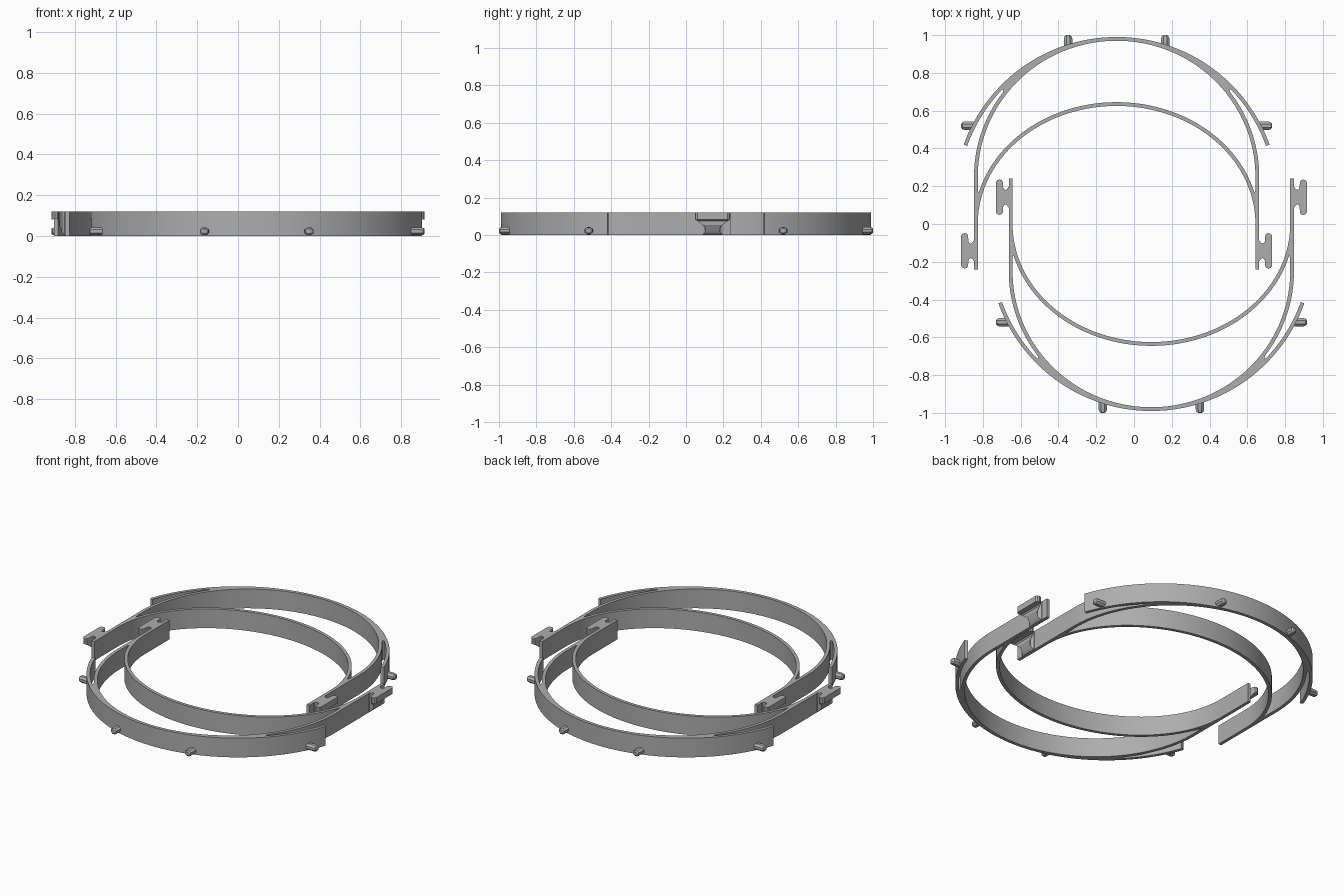
import bpy, bmesh, math
from math import sin, cos, radians, pi

cube = bpy.data.objects.get("Cube")
if cube:
    bpy.data.objects.remove(cube)

HEIGHT = 0.12
SHIFT = 0.092       # sideways offset of each frame
PIN_Z = 0.023

grey = bpy.data.materials.new("mid_grey")
grey.use_nodes = True
colour = (0.42, 0.42, 0.42, 1)
grey.diffuse_color = colour
grey.node_tree.nodes["Principled BSDF"].inputs["Base Color"].default_value = colour


def arc(cy, a, b, start, end, n=40):
    """Points on an ellipse centred on (0, cy), angles in degrees."""
    angles = [radians(start + (end - start) * i / n) for i in range(n + 1)]
    return [(a * cos(t), cy + b * sin(t)) for t in angles]


def mirrored_loop(half):
    """Close a half outline that starts and ends on the centre line."""
    return half + [(-x, y) for x, y in reversed(half[1:-1])]


def finish(obj):
    """Shade one part and add its half-turned partner."""
    if not obj.data.materials:
        obj.data.materials.append(grey)
    bpy.ops.object.select_all(action='DESELECT')
    bpy.context.view_layer.objects.active = obj
    obj.select_set(True)
    bpy.ops.object.shade_smooth_by_angle(angle=radians(30))
    obj.location.x = -SHIFT
    twin = obj.copy()
    twin.name = obj.name.replace("back", "front")
    twin.location.x = SHIFT
    twin.rotation_euler.z = pi
    bpy.context.collection.objects.link(twin)


def mesh_part(name, bm):
    bmesh.ops.recalc_face_normals(bm, faces=bm.faces)
    mesh = bpy.data.meshes.new(name)
    bm.to_mesh(mesh)
    bm.free()
    obj = bpy.data.objects.new(name, mesh)
    bpy.context.collection.objects.link(obj)
    finish(obj)


# Frame: inner hoop, straight arms, outer band with free tails
tip_in = math.degrees(math.acos(0.605 / 0.755))
tip_out = math.degrees(math.acos(0.605 / 0.84))
outline = mirrored_loop(
    arc(0, 0.735, 0.625, 90, 0)
    + [(0.735, -0.24), (0.755, -0.24)]
    + arc(0.25, 0.755, 0.74, 0, tip_in)
    + [(0.597, 0.71)]
    + arc(0.13, 0.84, 0.84, tip_out, 19.7)
    + arc(0.13, 0.86, 0.86, 19.7, 90))
crescent_hole = mirrored_loop(
    arc(0, 0.755, 0.645, 90, 15)
    + [(0.734, 0.175)]
    + arc(0.25, 0.735, 0.72, 0, 90))

curve = bpy.data.curves.new("back_frame", 'CURVE')
curve.dimensions = '2D'
curve.fill_mode = 'BOTH'
curve.extrude = HEIGHT / 2
for loop in (outline, crescent_hole):
    spline = curve.splines.new('POLY')
    spline.points.add(len(loop) - 1)
    for point, (x, y) in zip(spline.points, loop):
        point.co = (x, y, 0, 1)
    spline.use_cyclic_u = True
frame = bpy.data.objects.new("back_frame", curve)
bpy.context.collection.objects.link(frame)
bpy.context.view_layer.objects.active = frame
frame.select_set(True)
bpy.ops.object.convert(target='MESH')
frame = bpy.context.view_layer.objects.active
bm = bmesh.new()
bm.from_mesh(frame.data)
bmesh.ops.remove_doubles(bm, verts=bm.verts, dist=0.0002)
bmesh.ops.translate(bm, verts=bm.verts, vec=(0, 0, HEIGHT / 2))
bmesh.ops.recalc_face_normals(bm, faces=bm.faces)
bm.to_mesh(frame.data)
bm.free()
finish(frame)


# Clips: H-shaped hooks on the arm ends with a sloping underside
def underside(u, v):
    ramp = (u - 0.755) * 1.21
    wing = 0.04 + 0.75 * (abs(v) - 0.035) if u > 0.775 else 0
    return min(0.085, max(0, ramp, wing))


clip_half = [(0.752, 0.055), (0.758, 0.053), (0.764, 0.043), (0.772, 0.038),
             (0.780, 0.042), (0.785, 0.052), (0.786, 0.080), (0.792, 0.090),
             (0.804, 0.094), (0.816, 0.090), (0.823, 0.080)]
clip_loop = clip_half + [(u, -v) for u, v in reversed(clip_half)]


def clip(name, side):
    bm = bmesh.new()
    top = [bm.verts.new((side * u, v - 0.142, HEIGHT)) for u, v in clip_loop]
    low = [bm.verts.new((side * u, v - 0.142, underside(u, v))) for u, v in clip_loop]
    n, half = len(top), len(clip_half)
    bm.faces.new(top)
    for i in range(n):
        j = (i + 1) % n
        bm.faces.new((top[i], top[j], low[j], low[i]))
    # underside strips run straight across the clip
    for i in range(half - 1):
        bm.faces.new((low[i], low[i + 1], low[n - 2 - i], low[n - 1 - i]))
    mesh_part(name, bm)


# Pins: eight-sided pegs with rounded tips near the bottom edge
def pin(name, x, y, dx, dy, length):
    bm = bmesh.new()
    rings = []
    for t, wide, tall in ((0, 1, 1), (length - 0.018, 1, 1),
                          (length - 0.006, 0.8, 0.9), (length, 0.4, 0.6)):
        ring = []
        for k in range(8):
            a = radians(22.5 + 45 * k)
            side, up = 0.024 * wide * cos(a), 0.0205 * tall * sin(a)
            ring.append(bm.verts.new((x + dx * t - dy * side,
                                      y + dy * t + dx * side, PIN_Z + up)))
        rings.append(ring)
    for a, b in zip(rings, rings[1:]):
        for k in range(8):
            m = (k + 1) % 8
            bm.faces.new((a[k], a[m], b[m], b[k]))
    bm.faces.new(rings[0])
    bm.faces.new(rings[-1])
    mesh_part(name, bm)


for label, s in (("left", 1), ("right", -1)):
    clip("back_clip_" + label, s)
    pin("back_end_pin_" + label, s * 0.257, 0.942, 0, 1, 0.058)
    pin("back_side_pin_" + label, s * 0.757, 0.52, s, 0, 0.066)
